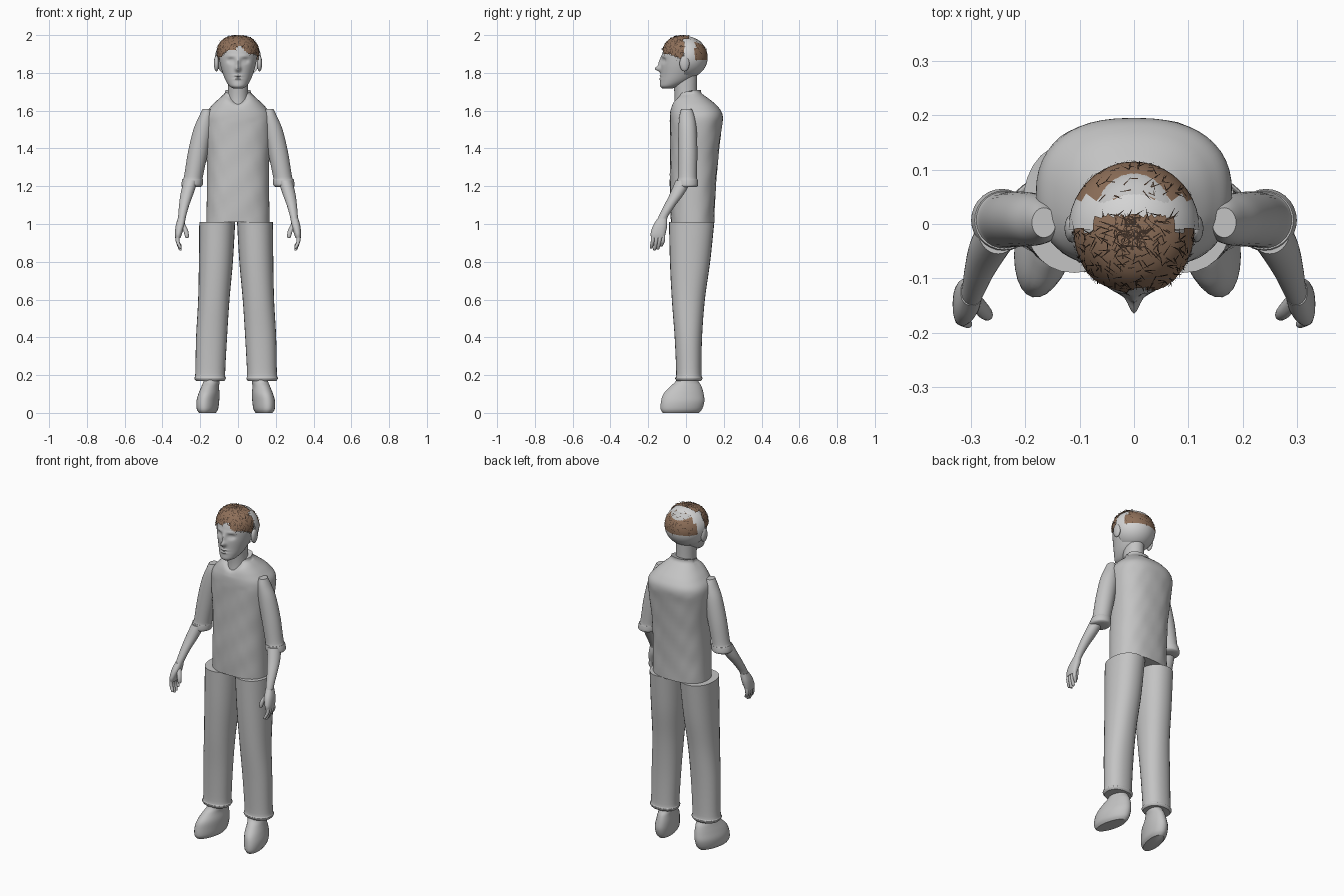
import bpy, bmesh, math, random
from mathutils import Vector

random.seed(4)
cube = bpy.data.objects.get("Cube")
if cube:
    bpy.data.objects.remove(cube, do_unlink=True)


def material(name, r, g, b):
    m = bpy.data.materials.new(name)
    m.use_nodes = True
    m.diffuse_color = (r, g, b, 1)
    m.node_tree.nodes["Principled BSDF"].inputs["Base Color"].default_value = (r, g, b, 1)
    return m


GREY = material("plain grey", 0.55, 0.55, 0.55)
PALE = material("pale grey", 0.66, 0.66, 0.66)
BROWN = material("hair brown", 0.27, 0.16, 0.1)
DARK = material("dark strand brown", 0.05, 0.03, 0.02)


def finish(name, bm, *mats):
    """Turn a bmesh into a smooth shaded object."""
    mesh = bpy.data.meshes.new(name)
    bm.to_mesh(mesh)
    bm.free()
    obj = bpy.data.objects.new(name, mesh)
    bpy.context.collection.objects.link(obj)
    for m in mats:
        mesh.materials.append(m)
    bpy.ops.object.select_all(action="DESELECT")
    obj.select_set(True)
    bpy.context.view_layer.objects.active = obj
    bpy.ops.object.shade_smooth_by_angle(angle=math.radians(45))
    return obj


def spline(a, b, c, d, t):
    """Catmull-Rom point between b and c."""
    return b + 0.5 * t * (c - a + t * (2*a - 5*b + 4*c - d + t * (3*(b - c) + d - a)))


def loft(rings, side=1, shift=0, power=2, segs=28, steps=5, yaw=0, deform=None):
    """Skin horizontal rings given as (z, centre x, half width, front y, back y)."""
    rows = []
    for i in range(len(rings) - 1):
        quad = [rings[max(i - 1, 0)], rings[i], rings[i + 1], rings[min(i + 2, len(rings) - 1)]]
        rows += [[spline(*v, k / steps) for v in zip(*quad)] for k in range(steps)]
    rows.append(rings[-1])
    bm = bmesh.new()
    loops = []
    for z, cx, rx, front, back in rows:
        cy, ry = (front + back) / 2, (back - front) / 2
        loop = []
        for k in range(segs):
            a = math.tau * k / segs
            c, s = math.cos(a), math.sin(a)
            x = rx * math.copysign(abs(c) ** (2 / power), c)
            y = ry * math.copysign(abs(s) ** (2 / power), s)
            x, y = x * math.cos(yaw) - y * math.sin(yaw), x * math.sin(yaw) + y * math.cos(yaw)
            p = Vector((side * (cx + x) + shift, cy + y, z))
            loop.append(bm.verts.new(deform(p) if deform else p))
        loops.append(loop)
    for lo, hi in zip(loops, loops[1:]):
        for k in range(segs):
            n = (k + 1) % segs
            bm.faces.new((lo[k], lo[n], hi[n], hi[k]))
    bm.faces.new(loops[0])
    bm.faces.new(loops[-1])
    bmesh.ops.recalc_face_normals(bm, faces=bm.faces)
    return bm


def ball(name, centre, size, mat):
    bm = bmesh.new()
    bmesh.ops.create_uvsphere(bm, u_segments=20, v_segments=14, radius=1)
    for v in bm.verts:
        v.co = Vector(centre) + v.co * Vector(size)
    return finish(name, bm, mat)


# Shirt body with a dipped neckline and faint cloth wrinkles
def shirt_shape(p):
    if p.z > 1.6 and p.y < 0.03:
        p.z -= 0.055 * min(1, (p.z - 1.6) / 0.1) * math.exp(-(p.x / 0.05) ** 2)
    elif p.z < 1.55:
        p.y += 0.002 * math.sin(38 * p.z + 25 * p.x) * math.sin(60 * p.x)
    return p


finish("shirt_body", loft([
    (1.01, 0, .168, -.08, .15), (1.15, 0, .165, -.085, .155), (1.32, 0, .165, -.085, .168),
    (1.48, 0, .178, -.085, .185), (1.57, 0, .178, -.085, .195), (1.62, 0, .145, -.08, .17),
    (1.66, 0, .105, -.07, .125), (1.69, 0, .075, -.05, .085), (1.71, 0, .068, -.04, .078)],
    power=2.4, segs=48, steps=6, deform=shirt_shape), GREY)

finish("neck", loft([(1.6, 0, .06, -.065, .07), (1.68, 0, .054, -.06, .058),
                     (1.8, 0, .055, -.075, .06)]), GREY)

# Limbs, built for each side
for side, word in ((-1, "right"), (1, "left")):
    finish(word + "_trouser_leg", loft([
        (.17, .137, .076, -.05, .08), (.185, .138, .084, -.058, .088), (.21, .137, .079, -.052, .082),
        (.4, .13, .082, -.06, .085), (.6, .118, .083, -.075, .1), (.8, .107, .09, -.085, .128),
        (1.01, .1, .095, -.09, .15)], side, -.01, power=2.2), GREY)
    finish(word + "_shoe", loft([
        (0, .15, .04, -.125, .07), (.02, .15, .052, -.137, .088), (.06, .148, .056, -.135, .1),
        (.1, .142, .052, -.122, .096), (.14, .135, .044, -.085, .084), (.17, .128, .042, -.055, .066),
        (.22, .128, .04, -.04, .055)], side, -.012, yaw=0.22), GREY)
    finish(word + "_sleeve", loft([
        (1.195, .247, .045, -.035, .05), (1.205, .244, .056, -.05, .064), (1.235, .24, .055, -.048, .062),
        (1.25, .236, .05, -.043, .058), (1.38, .212, .053, -.042, .06), (1.5, .186, .05, -.04, .056),
        (1.57, .17, .036, -.035, .045), (1.61, .166, .022, -.025, .03)], side), GREY)
    finish(word + "_forearm", loft([
        (1.0, .302, .02, -.16, -.105), (1.04, .296, .021, -.145, -.095), (1.1, .285, .027, -.115, -.055),
        (1.16, .27, .034, -.085, -.01), (1.23, .25, .037, -.055, .03)], side), GREY)
    finish(word + "_palm", loft([
        (.925, .318, .014, -.184, -.115), (.95, .315, .019, -.187, -.108), (.99, .307, .023, -.175, -.1),
        (1.03, .299, .02, -.15, -.1)], side, power=2.4), GREY)
    for i in range(4):
        y = -.174 + .018 * i
        tip = (.87, .86, .865, .88)[i]
        finish(f"{word}_finger_{i + 1}", loft([
            (tip, .304, .003, y - .013, y - .007), (tip + .006, .306, .008, y - .018, y - .002),
            (.91, .32, .01, y - .012, y + .008), (.95, .316, .011, y - .01, y + .01)],
            side, segs=12, steps=3), GREY)
    finish(word + "_thumb", loft([
        (.925, .27, .003, -.172, -.164), (.932, .27, .01, -.178, -.158), (.965, .277, .013, -.174, -.146),
        (1.0, .294, .013, -.155, -.125)], side, segs=14, steps=3), GREY)
    ball(word + "_ear", (side * .114, -.008, 1.85), (.014, .026, .042), GREY)


# Head, with facial relief pressed into the front
RELIEF = [  # x, z, width, height, push along y
    (0, 1.822, .013, .014, -.03), (0, 1.855, .011, .026, -.013),
    (.038, 1.865, .018, .012, .015), (-.038, 1.865, .018, .012, .015),
    (.036, 1.889, .025, .007, -.004), (-.036, 1.889, .025, .007, -.004),
    (.036, 1.864, .01, .006, -.007), (-.036, 1.864, .01, .006, -.007),
    (0, 1.783, .022, .004, -.007), (0, 1.768, .018, .005, -.007), (0, 1.776, .024, .003, .005)]


def face_shape(p):
    if p.y < -.04:
        p.y += sum(d * math.exp(-((p.x - x) / w) ** 2 - ((p.z - z) / h) ** 2)
                   for x, z, w, h, d in RELIEF)
    return p


HEAD = [(1.718, 0, .025, -.125, -.07), (1.73, 0, .045, -.137, -.03), (1.755, 0, .063, -.137, .02),
        (1.79, 0, .078, -.134, .055), (1.84, 0, .093, -.133, .085), (1.89, 0, .101, -.128, .1),
        (1.93, 0, .1, -.116, .1), (1.965, 0, .08, -.092, .078), (1.985, 0, .045, -.055, .04),
        (1.99, 0, .01, -.02, 0)]
finish("head", loft(HEAD, segs=96, steps=7, deform=face_shape), GREY)

# Rear shell of the skull, with a band of hair on the back
bm = bmesh.new()
bmesh.ops.create_uvsphere(bm, u_segments=40, v_segments=28, radius=1)
for v in bm.verts:
    v.co = Vector((v.co.x * .121, v.co.y * .125 - .01, v.co.z * .114 + 1.882))
bmesh.ops.delete(bm, geom=[v for v in bm.verts if v.co.y < -.012], context="VERTS")
for f in bm.faces:
    c = f.calc_center_median()
    f.material_index = int(c.y > .05 and 1.875 < c.z < 1.975)
skull = finish("skull_back", bm, PALE, BROWN)

# Front hair: an enlarged cap following the head above the hairline
bm = loft(HEAD, segs=64, steps=6)
for v in bm.verts:
    v.co = Vector((v.co.x * 1.09, v.co.y * 1.05, 1.85 + (v.co.z - 1.85) * 1.06))
bald = []
for f in bm.faces:
    c = f.calc_center_median()
    jag = .008 * math.sin(90 * c.x)
    on_crown = c.z > 1.98 and c.y < .015
    if not on_crown and (c.y > -.012 or c.z < 1.94 - .55 * abs(c.x) + jag):
        bald.append(f)
bmesh.ops.delete(bm, geom=bald, context="FACES")
hair = finish("front_hair", bm, BROWN)

# Loose dark strands lying over the hair
bm = bmesh.new()
spots = [p for p in hair.data.polygons if p.area > 1e-6]
spots += [p for p in skull.data.polygons if p.material_index == 1]
for p in random.choices(spots, k=420):
    n = p.normal
    t = Vector([random.uniform(-1, 1) for _ in range(3)]) - Vector((0, 0, .5))
    t = (t - n * t.dot(n)).normalized()
    w = n.cross(t) * .0015
    root = p.center + n * .002
    tip = root + t * random.uniform(.012, .03) + n * .001
    tip.z = min(tip.z, 2)
    bm.faces.new([bm.verts.new(q) for q in (root - w, root + w, tip)])
finish("hair_strands", bm, DARK)
